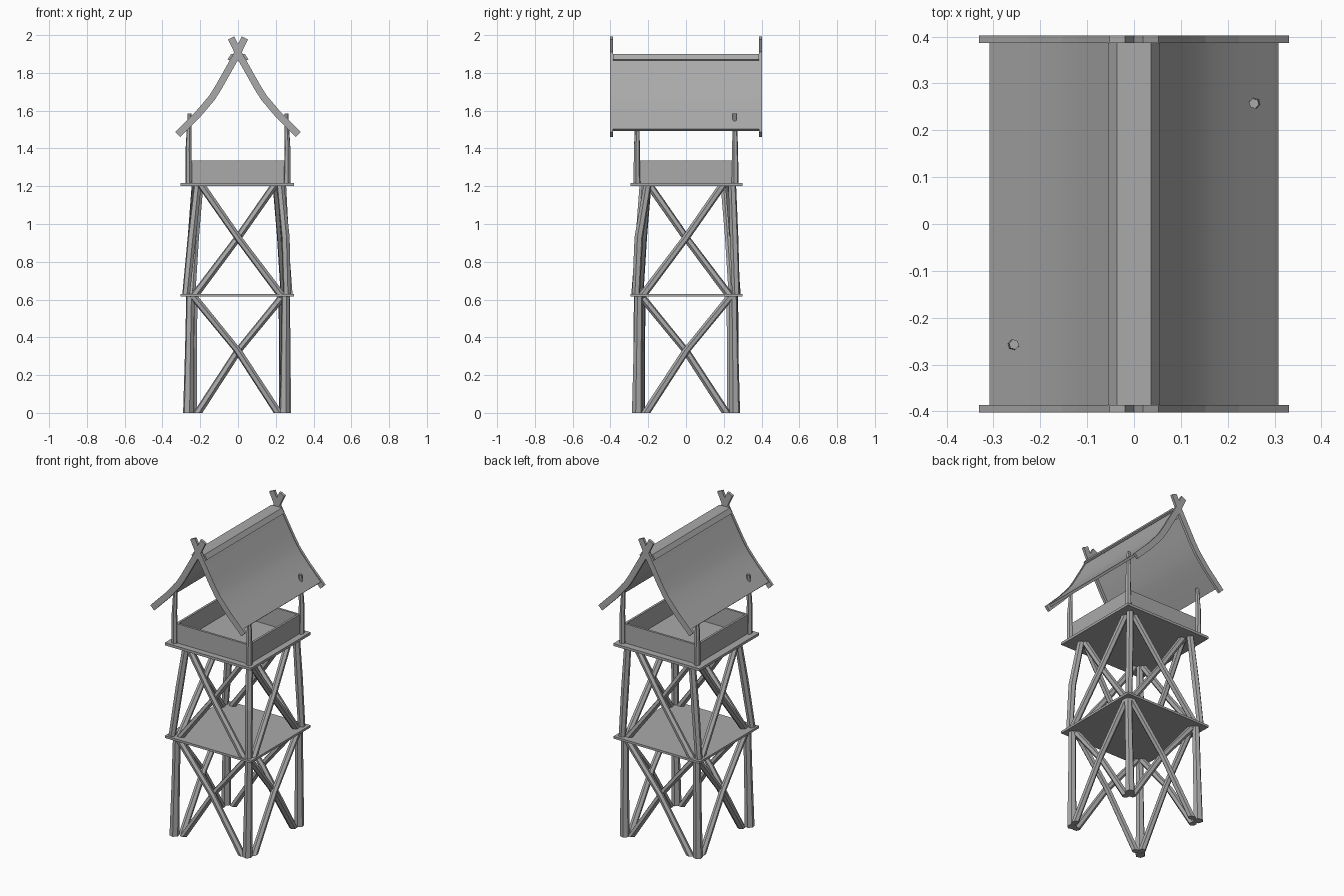
import bpy, bmesh, math
from mathutils import Vector

cube = bpy.data.objects.get("Cube")
if cube:
    bpy.data.objects.remove(cube, do_unlink=True)

wood = bpy.data.materials.new("grey_wood")
wood.use_nodes = True
GREY = (0.4, 0.4, 0.4, 1)
wood.diffuse_color = GREY
wood.node_tree.nodes["Principled BSDF"].inputs["Base Color"].default_value = GREY


def finish(name, bm):
    bmesh.ops.recalc_face_normals(bm, faces=bm.faces)
    mesh = bpy.data.meshes.new(name)
    bm.to_mesh(mesh)
    bm.free()
    mesh.materials.append(wood)
    obj = bpy.data.objects.new(name, mesh)
    bpy.context.collection.objects.link(obj)
    return obj


def box(name, low, high):
    low, high = Vector(low), Vector(high)
    bm = bmesh.new()
    bmesh.ops.create_cube(bm, size=1)
    for v in bm.verts:
        v.co = (low + high) / 2 + v.co * (high - low)
    return finish(name, bm)


def pole(name, points, radii, sides=6):
    """Rough-hewn pole through the points, its ends cut level."""
    pts = [Vector(p) for p in points]
    bm = bmesh.new()
    rings = []
    for i, p in enumerate(pts):
        d = (pts[min(i + 1, len(pts) - 1)] - pts[max(i - 1, 0)]).normalized()
        u = d.cross(Vector((0.3, 1, 0))).normalized()
        w = d.cross(u)
        ring = []
        for k in range(sides):
            a = math.tau * k / sides
            off = (u * math.cos(a) + w * math.sin(a)) * radii[i]
            ring.append(bm.verts.new(p + off - d * (off.z / d.z)))
        rings.append(ring)
    for a, b in zip(rings, rings[1:]):
        for k in range(sides):
            n = (k + 1) % sides
            bm.faces.new((a[k], a[n], b[n], b[k]))
    bm.faces.new(rings[0])
    bm.faces.new(rings[-1])
    return finish(name, bm)


def strip(name, path, width, y0, y1):
    """Band of even width following an x-z path, extruded along y."""
    pts = [Vector(p) for p in path]
    left, right = [], []
    for i, p in enumerate(pts):
        d = (pts[min(i + 1, len(pts) - 1)] - pts[max(i - 1, 0)]).normalized()
        n = Vector((-d.y, d.x)) * width / 2
        left.append(p + n)
        right.append(p - n)
    bm = bmesh.new()
    grid = [[bm.verts.new((p.x, y, p.y)) for p in side]
            for side, y in ((left, y0), (left, y1), (right, y1), (right, y0))]
    for j in range(4):
        a, b = grid[j], grid[(j + 1) % 4]
        for i in range(len(pts) - 1):
            bm.faces.new((a[i], a[i + 1], b[i + 1], b[i]))
    for i in (0, -1):
        bm.faces.new([row[i] for row in grid])
    return finish(name, bm)


MID, TOP = 0.615, 1.2

# Platforms
box("middle_platform", (-0.305, -0.295, MID), (0.297, 0.3, MID + 0.014))
box("upper_platform", (-0.305, -0.295, TOP), (0.297, 0.3, TOP + 0.016))

# Corner legs and roof posts: top of upper leg, and height of the post
corners = {
    (1, -1): ("front_left", (0.225, -0.205), 1.53),
    (-1, -1): ("front_right", (-0.215, -0.205), 1.585),
    (1, 1): ("back_left", (0.235, 0.245), 1.585),
    (-1, 1): ("back_right", (-0.215, 0.245), 1.53),
}
for (sx, sy), (name, top, height) in corners.items():
    foot = Vector((sx * 0.255 - 0.008, sy * 0.258))
    head = Vector((sx * 0.252, sy * 0.25))
    mid = (foot + head) / 2
    pole(name + "_lower_leg",
         [(*foot, 0), (*mid, 0.33), (*head, MID)], [0.029, 0.024, 0.023])
    base = Vector((sx * 0.268 - 0.008, sy * 0.265))
    bend = base.lerp(Vector(top), 0.25 if (sx, sy) == (1, -1) else 0.52)
    pole(name + "_upper_leg",
         [(*base, MID), (*bend, 0.93), (*top, TOP)], [0.021, 0.023, 0.021])
    pole(name + "_post",
         [(sx * 0.26, sy * 0.26, TOP), (sx * 0.262, sy * 0.26, 1.4),
          (sx * 0.256, sy * 0.257, height)], [0.019, 0.016, 0.011])

# Crossed braces on all four sides of both storeys
sides = {"front": (0, -1), "back": (0, 1), "left": (1, 0), "right": (-1, 0)}
storeys = {
    "lower": (0, MID, 0.213, 0.235, 0.25, 0.245),
    "upper": (MID, TOP, 0.235, 0.19, 0.258, 0.215),
}
for side, (nx, ny) in sides.items():
    for storey, (z0, z1, w0, w1, d0, d1) in storeys.items():
        for s in (-1, 1):
            inset = s * 0.012
            ends = []
            for along, depth, z in ((-s * w0, d0, z0), (0, (d0 + d1) / 2, (z0 + z1) / 2 + 0.02),
                                    (s * w1, d1, z1)):
                depth += inset
                ends.append((nx * depth + ny * along, ny * depth + nx * along, z))
            pole(f"{side}_{storey}_brace_{'a' if s < 0 else 'b'}",
                 ends, [0.021, 0.019, 0.02])

# Low parapet around the lookout floor
WALL_TOP = 1.337
for s, name in ((-1, "front"), (1, "back")):
    y = s * 0.25
    box(name + "_parapet", (-0.25, y - 0.007, TOP + 0.01), (0.245, y + 0.007, WALL_TOP))
for s, name in ((1, "left"), (-1, "right")):
    x = s * 0.25
    box(name + "_parapet", (x - 0.007, -0.245, TOP + 0.01), (x + 0.007, 0.245, WALL_TOP))

# Swept roof slopes, ridge cap and crossed gable boards
for s, name in ((1, "left"), (-1, "right")):
    slope = [(s * x, z) for x, z in
             ((0.302, 1.497), (0.225, 1.578), (0.165, 1.645), (0.128, 1.695),
              (0.085, 1.77), (0.03, 1.868))]
    roof = strip(name + "_roof", slope, 0.016, -0.386, 0.386)
    bpy.context.view_layer.objects.active = roof
    bpy.ops.object.select_all(action="DESELECT")
    roof.select_set(True)
    bpy.ops.object.shade_smooth_by_angle(angle=math.radians(30))
    board = [(s * x, z) for x, z in
             ((0.318, 1.474), (0.21, 1.583), (0.138, 1.668), (0.105, 1.72),
              (0.012, 1.885), (-0.036, 1.985))]
    for e, end in ((-1, "front"), (1, "back")):
        strip(f"{end}_{name}_gable_board", board, 0.037, e * 0.386, e * 0.402)
cap = strip("ridge_cap", [(-0.05, 1.868), (-0.035, 1.893), (0.035, 1.893), (0.05, 1.868)],
            0.012, -0.386, 0.386)
